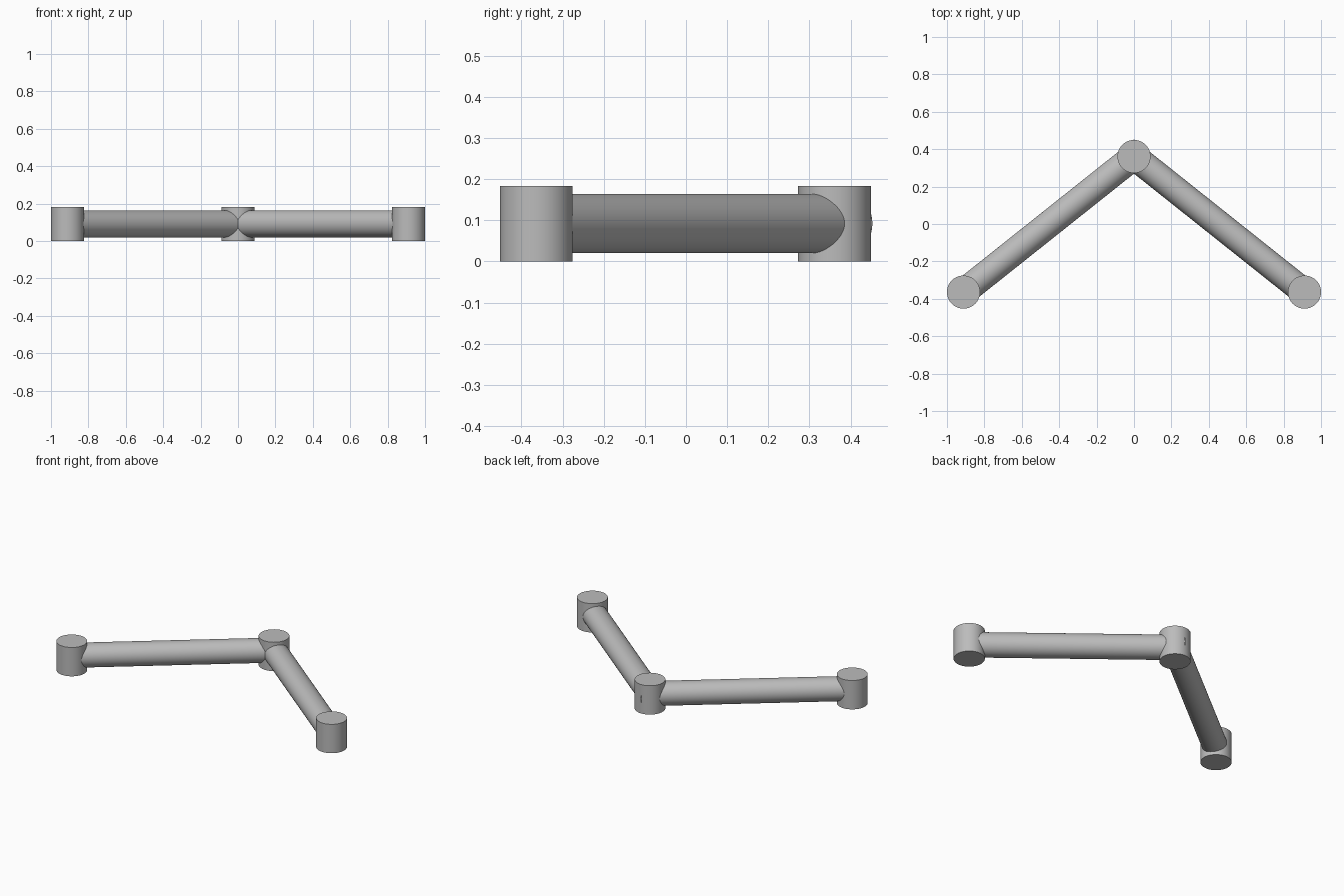
import bpy
from mathutils import Vector

if "Cube" in bpy.data.objects:
    bpy.data.objects.remove(bpy.data.objects["Cube"])

POST_RADIUS, HEIGHT = 0.0885, 0.183
TUBE_RADIUS, TUBE_Z = 0.072, 0.092
OVERSHOOT = 0.057

grey = bpy.data.materials.new("plain grey")
grey.use_nodes = True
grey.diffuse_color = (0.5, 0.5, 0.5, 1)
grey.node_tree.nodes["Principled BSDF"].inputs["Base Color"].default_value = grey.diffuse_color


def rod(name, start, end, radius):
    """Closed round rod between two points."""
    start, end = Vector(start), Vector(end)
    axis = end - start
    bpy.ops.mesh.primitive_cylinder_add(
        vertices=64, radius=radius, depth=axis.length, location=(start + end) / 2,
        rotation=axis.to_track_quat("Z", "Y").to_euler())
    obj = bpy.context.object
    obj.name = name
    obj.data.materials.append(grey)
    bpy.ops.object.shade_smooth_by_angle()


# Upright posts at the corner and the two free ends
corner = Vector((0, 0.361, 0))
rod("corner_post", corner, corner + Vector((0, 0, HEIGHT)), POST_RADIUS)
lift = Vector((0, 0, TUBE_Z))
for side, x in (("left", 1), ("right", -1)):
    foot = Vector((x * 0.9115, -0.364, 0))
    rod(side + "_end_post", foot, foot + Vector((0, 0, HEIGHT)), POST_RADIUS)
    # Horizontal tube, its end just breaking through the back of the corner post
    direction = (corner - foot).normalized()
    rod(side + "_tube", foot + lift, corner + lift + direction * OVERSHOOT, TUBE_RADIUS)
